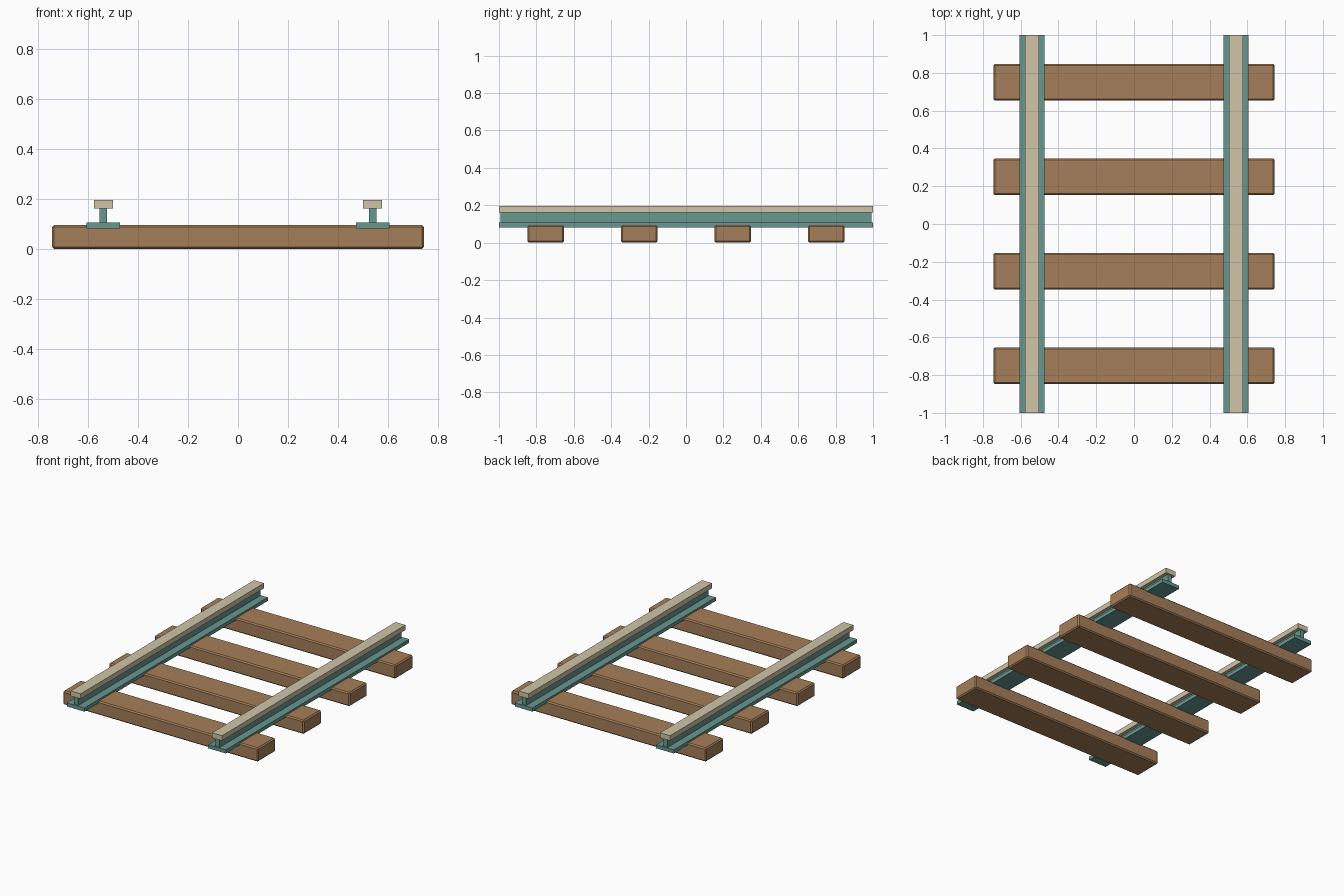
import bpy

if "Cube" in bpy.data.objects:
    bpy.data.objects.remove(bpy.data.objects["Cube"])


def material(name, rgb):
    m = bpy.data.materials.new(name)
    m.diffuse_color = (*rgb, 1)
    m.use_nodes = True
    m.node_tree.nodes["Principled BSDF"].inputs["Base Color"].default_value = m.diffuse_color
    return m


wood = material("wood", (0.38, 0.21, 0.10))
steel = material("painted_steel", (0.14, 0.31, 0.28))
worn = material("worn_steel", (0.64, 0.56, 0.40))


def box(name, x, y, z0, z1, width, length, mat):
    bpy.ops.mesh.primitive_cube_add(size=1, location=(x, y, (z0 + z1) / 2))
    ob = bpy.context.object
    ob.name = name
    ob.scale = (width, length, z1 - z0)
    bpy.ops.object.transform_apply(location=False, rotation=False, scale=True)
    ob.data.materials.append(mat)
    return ob


# Four wooden sleepers with chamfered edges
for i in range(4):
    sleeper = box(f"sleeper_{i + 1}", 0, -0.75 + 0.5 * i, 0, 0.095, 1.49, 0.194, wood)
    bevel = sleeper.modifiers.new("chamfer", 'BEVEL')
    bevel.width = 0.008
    bevel.segments = 1

# Two rails: foot sunk into the sleepers, slightly shorter web, running head
for side, x in (("left", -0.54), ("right", 0.54)):
    box(f"rail_foot_{side}", x, 0, 0.082, 0.107, 0.134, 2.0, steel)
    box(f"rail_web_{side}", x, 0, 0.10, 0.165, 0.03, 1.985, steel)
    box(f"rail_head_{side}", x, 0, 0.162, 0.197, 0.076, 2.0, worn)
